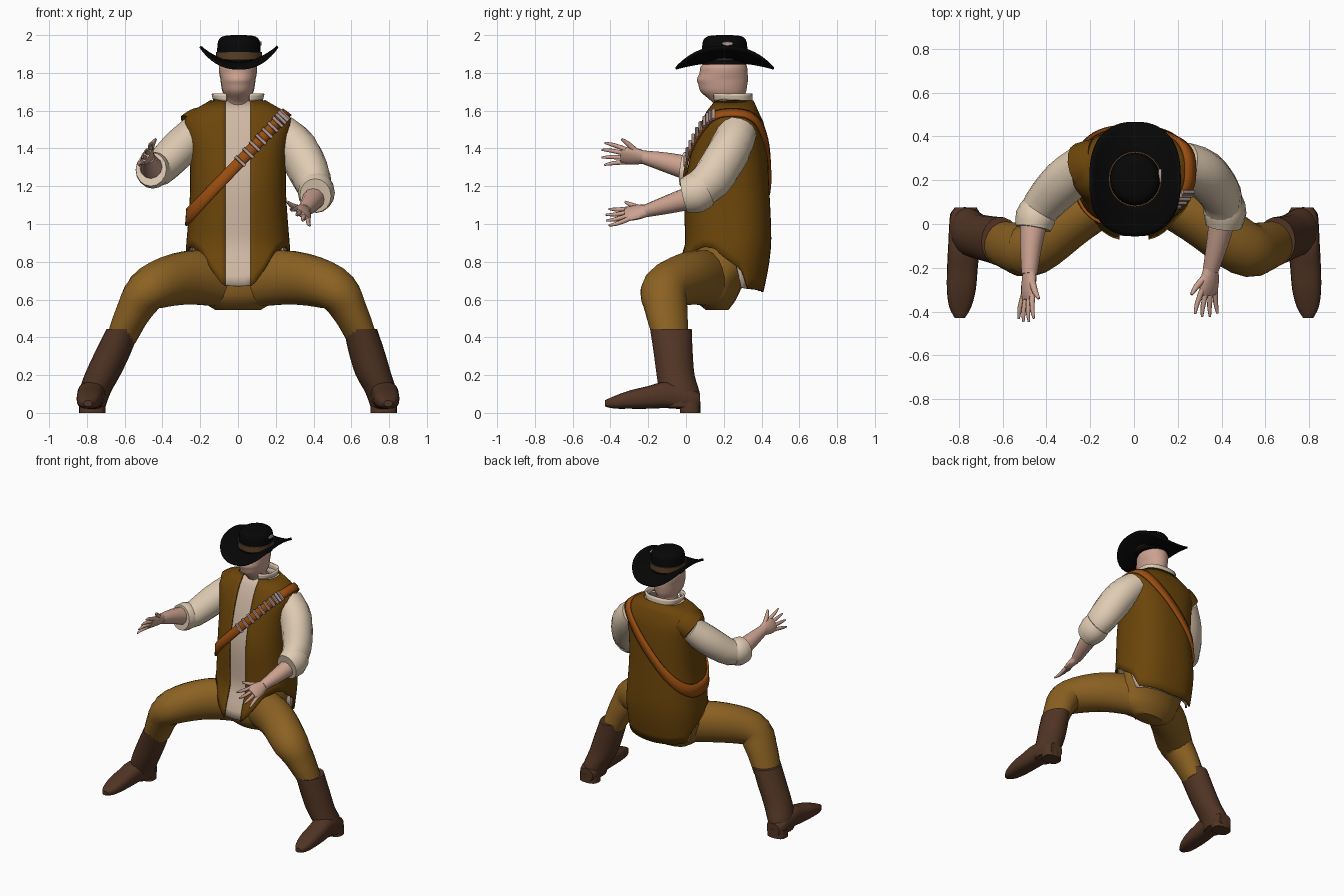
import bpy, bmesh, math
from mathutils import Vector

cube = bpy.data.objects.get("Cube")
if cube:
    bpy.data.objects.remove(cube, do_unlink=True)


def material(name, *rgb):
    m = bpy.data.materials.new(name)
    m.use_nodes = True
    m.diffuse_color = (*rgb, 1)
    m.node_tree.nodes["Principled BSDF"].inputs["Base Color"].default_value = (*rgb, 1)
    return m


VEST = material("vest_brown", .15, .06, .003)
PANTS = material("trouser_tan", .26, .12, .016)
BOOT = material("boot_leather", .083, .035, .018)
CREAM = material("sleeve_cream", .74, .6, .45)
SHIRT = material("shirt_beige", .63, .48, .37)
SKIN = material("skin", .6, .36, .28)
STRAP = material("strap_orange", .32, .075, .005)
HAT = material("hat_black", .002, .002, .002)
BAND = material("band_brown", .1, .05, .02)
METAL = material("cartridge_metal", .45, .32, .3)
made = []


def grid(name, rows, mat, caps=False, closed=True, thick=0):
    """Skin a list of point rows with quads."""
    bm = bmesh.new()
    vs = [[bm.verts.new(p) for p in r] for r in rows]
    n = len(rows[0])
    for r, q in zip(vs, vs[1:]):
        for i in range(n if closed else n - 1):
            j = (i + 1) % n
            bm.faces.new((r[i], r[j], q[j], q[i]))
    if caps:
        bm.faces.new(vs[0])
        bm.faces.new(vs[-1])
    bmesh.ops.recalc_face_normals(bm, faces=bm.faces)
    me = bpy.data.meshes.new(name)
    bm.to_mesh(me)
    bm.free()
    me.materials.append(mat)
    ob = bpy.data.objects.new(name, me)
    bpy.context.collection.objects.link(ob)
    if thick:
        s = ob.modifiers.new("thickness", "SOLIDIFY")
        s.thickness, s.offset = thick, 0
    made.append(ob)


def smooth(rows, steps=3):
    """Catmull-Rom resampling of rows of numbers."""
    rows = [Vector(r) for r in rows]
    out, last = [], len(rows) - 1
    for i in range(last):
        a, b, c, d = (rows[min(max(k, 0), last)] for k in range(i - 1, i + 3))
        for k in range(steps):
            t = k / steps
            out.append((b * 2 + (c - a) * t + (a * 2 - b * 5 + c * 4 - d) * t * t
                        + (b * 3 - a - c * 3 + d) * t ** 3) / 2)
    return out + [rows[-1]]


def lerp(table, x):
    """Row of an ascending table at first column x, without that column."""
    x = min(max(x, table[0][0]), table[-1][0])
    for p, q in zip(table, table[1:]):
        if x <= q[0]:
            f = (x - p[0]) / (q[0] - p[0])
            return [u + (v - u) * f for u, v in zip(p[1:], q[1:])]


def soft(v, power=.8):
    return math.copysign(abs(v) ** power, v)


def loft(name, rows, mat, axis=None, ref=(0, 0, 1), sides=16, steps=3, power=1):
    """Rows are x, y, z, half width, half height along a path."""
    rows = smooth(rows, steps)
    rings = []
    for i, r in enumerate(rows):
        c = Vector(r[:3])
        t = Vector(axis) if axis else Vector(rows[min(i + 1, len(rows) - 1)][:3]) - Vector(rows[max(i - 1, 0)][:3])
        t.normalize()
        u = t.cross(Vector(ref) if abs(t.dot(Vector(ref))) < .98 else Vector((0, 1, 0))).normalized()
        v = t.cross(u)
        angles = [math.tau * k / sides for k in range(sides)]
        rings.append([c + u * r[3] * soft(math.cos(a), power) + v * r[4] * soft(math.sin(a), power)
                      for a in angles])
    grid(name, rings, mat, caps=True)


UP = (0, 0, 1)

# Torso outline: height, centre y, half width, half depth
BODY = smooth([(.64, .165, .265, .235), (.76, .19, .268, .235), (.88, .22, .265, .22), (1.0, .22, .255, .22),
               (1.2, .215, .243, .215), (1.4, .23, .25, .19), (1.54, .245, .278, .155), (1.6, .245, .225, .125),
               (1.66, .255, .12, .09)])


def around(table, t, z, grow=0):
    cy, rx, ry = lerp(table, z)
    return Vector(((rx + grow) * soft(math.sin(t)), cy - (ry + grow) * soft(math.cos(t)), z))


def shell(name, table, top, hem, half, mat, grow=0, cols=64, levels=18):
    """Garment wrapped around an outline, split at the front if half > 0."""
    rows = []
    for i in range(levels + 1):
        row = []
        for k in range(cols + 1 if half else cols):
            f = k / cols
            low = lerp(hem, 1 - abs(1 - 2 * f))[0]
            z = top + (low - top) * i / levels
            gap = math.asin(min(1, half / lerp(table, z)[1]) ** 1.25)
            row.append(around(table, gap + f * (math.tau - 2 * gap), z, grow))
        rows.append(row)
    grid(name, rows, mat, closed=not half, thick=.012)


# Shirt, vest and collar
shell("shirt_body", BODY, 1.65, [(0, .67), (.065, .675), (.1, .78), (.2, .88), (.35, .9), (.55, .82), (.66, .66),
                                 (1, .645)], 0, SHIRT, -.014)
shell("vest", BODY, 1.65, [(0, .67), (.03, .69), (.18, .85), (.3, .88), (.4, .87), (.5, .8), (.6, .75), (.68, .66),
                           (1, .64)], .065, VEST, .004)
shell("collar", [(1.6, .25, .11, .1), (1.69, .245, .135, .1)], 1.69, [(0, 1.65), (.3, 1.66), (1, 1.63)],
      .06, CREAM, levels=3)


# Shoulder strap with cartridges
def strap_point(t, level, grow):
    z = 1.3
    for _ in range(30):
        z = (z + level + 1.05 * around(BODY, t, z, grow).x) / 2
    return around(BODY, t, z, grow)


turn = [math.tau * k / 56 for k in range(56)]
grid("shoulder_strap", [[strap_point(t, 1.32 + h, .018) for t in turn] for h in (.042, 0, -.042)], STRAP, thick=.014)
tilt = Vector((-.72, 0, .69)) * .036
for i in range(10):
    p = strap_point(.02 + .11 * i, 1.32, .027)
    loft("cartridge", [(*(p + tilt * s), .01, .01) for s in (-1, 1)], METAL, sides=8, steps=1)

# Head
loft("head", [(0, .25, 1.56, .075, .08), (0, .235, 1.63, .072, .085), (0, .213, 1.66, .062, .09),
              (0, .198, 1.7, .082, .12), (0, .195, 1.74, .09, .13), (0, .193, 1.765, .093, .135),
              (0, .199, 1.8, .1, .127), (0, .2, 1.835, .1, .122), (0, .21, 1.87, .08, .09)],
     SKIN, axis=UP, sides=20)

# Hat: crown, band, upturned brim and badge
HX, HY = .005, .205
loft("hat_crown", [(HX, HY, 1.845, .115, .12), (HX, HY, 1.93, .115, .12), (HX, HY, 1.975, .107, .112),
                   (HX, HY, 1.995, .08, .085), (HX, HY, 2, .03, .03)], HAT, axis=UP, sides=24)
loft("hat_band", [(HX, HY, z, .122, .127) for z in (1.87, 1.91)], BAND, axis=UP, sides=24, steps=1)
brim = []
for k in range(7):
    f = .45 + .55 * k / 6
    row = []
    for t in turn:
        sx, sy = f * soft(math.cos(t)), f * soft(math.sin(t))
        row.append((HX + .205 * sx, HY + .26 * sy, 1.86 - .037 * sy * sy + .08 * abs(sx) ** 2.3))
    brim.append(row)
grid("hat_brim", brim, HAT, thick=.012)
loft("hat_badge", [(.112, .22, 1.955, .032, .012), (.125, .22, 1.955, .03, .01)], METAL, sides=8, steps=1)


# Arms
def hand(side, wrist, aim, spread):
    w, d, s = Vector(wrist), Vector(aim).normalized(), Vector(spread).normalized()
    n = d.cross(s)
    loft(side + "_palm", [(*(w + d * k), a, b) for k, a, b in
                          ((-.02, .033, .03), (.04, .05, .027), (.085, .053, .022), (.115, .044, .014))],
         SKIN, ref=n, sides=12)

    def finger(name, start, way, size, r):
        way = way.normalized() * size
        loft(name, [(*start, r, r), (*(start + way * .6 + n * .006), r * .85, r * .85),
                    (*(start + way), r * .4, r * .4)], SKIN, ref=n, sides=8, steps=2)

    for i in range(4):
        o = i - 1.5
        finger(side + "_finger", w + d * .09 + s * o * .026, d + s * o * .17, .135 - .012 * abs(o), .013)
    finger(side + "_thumb", w + d * .03 + s * .028, d * .8 + s * .7, .11, .016)


def arm(side, sleeve, cuff, forearm, aim, spread):
    loft(side + "_sleeve", sleeve, CREAM)
    loft(side + "_cuff", cuff, CREAM, steps=2)
    loft(side + "_forearm", forearm, SKIN, sides=12)
    hand(side, forearm[-1][:3], aim, spread)


arm("right", [(-.22, .27, 1.49, .1, .09), (-.32, .19, 1.39, .105, .1), (-.42, .08, 1.29, .09, .09),
              (-.455, 0, 1.29, .075, .08)],
    [(-.43, .07, 1.285, .085, .085), (-.45, .03, 1.285, .092, .098), (-.46, -.02, 1.29, .082, .09)],
    [(-.455, .03, 1.29, .066, .066), (-.47, -.1, 1.325, .05, .053), (-.477, -.23, 1.355, .036, .035)],
    (-.07, -1, .08), (.5, 0, .85))
arm("left", [(.22, .27, 1.49, .105, .1), (.315, .23, 1.39, .11, .115), (.395, .13, 1.23, .098, .11),
             (.41, .03, 1.16, .08, .09)],
    [(.41, .1, 1.19, .092, .1), (.415, .05, 1.165, .098, .108), (.41, -.01, 1.15, .083, .092)],
    [(.405, .03, 1.14, .062, .062), (.38, -.09, 1.105, .05, .05), (.35, -.21, 1.07, .036, .034)],
    (-.1, -1, -.17), (-.75, 0, .65))

# Vest armhole edge on the raised shoulder
loft("vest_shoulder", [(-.17, .27, 1.535, .12, .09), (-.2, .265, 1.52, .117, .1), (-.232, .255, 1.495, .117, .105)],
     VEST)

# Trousers and boots
loft("trouser_seat", [(0, .165, .545, .12, .06), (0, .155, .6, .2, .11), (0, .165, .68, .23, .14),
                      (0, .2, .78, .24, .18), (0, .215, .92, .22, .18)], PANTS, axis=UP, sides=20)
for side, s, dx in (("right", -1, 0), ("left", 1, .04)):
    loft(side + "_trouser_leg", [(s * x, y, z, a, b) for x, y, z, a, b in (
        (.04, .17, .705, .11, .15), (.27 + dx / 2, .035, .715, .125, .143), (.46 + dx, -.11, .66, .125, .12),
        (.545 + dx, -.105, .55, .115, .095), (.615 + dx, -.08, .4, .098, .075))], PANTS, sides=18, steps=4)
    loft(side + "_boot_shaft", [(s * x, y, z, a, b) for x, y, z, a, b in (
        (.608 + dx, -.08, .445, .088, .112), (.662 + dx / 2, -.068, .32, .096, .105), (.718, -.055, .2, .095, .102),
        (.757, -.035, .11, .084, .108), (.772, -.027, .03, .07, .102))], BOOT, axis=UP, sides=18)
    loft(side + "_boot_foot", [(s * x, y, z, a, b) for x, y, z, a, b in (
        (.768, .075, .06, .05, .045), (.77, .03, .07, .07, .055), (.776, -.1, .095, .072, .07),
        (.783, -.2, .082, .07, .06), (.788, -.3, .07, .066, .048), (.793, -.38, .056, .05, .033),
        (.795, -.43, .05, .022, .016))], BOOT, axis=(0, -1, 0), sides=20, power=.75)
    loft(side + "_boot_heel", [(s * .772, .022, z, .07, .055) for z in (0, .06)], BOOT, axis=UP, steps=1, power=.75)

# Smooth shading with sharp edges kept
bpy.ops.object.select_all(action="DESELECT")
for ob in made:
    ob.select_set(True)
bpy.context.view_layer.objects.active = made[0]
bpy.ops.object.shade_smooth_by_angle(angle=math.radians(45))
